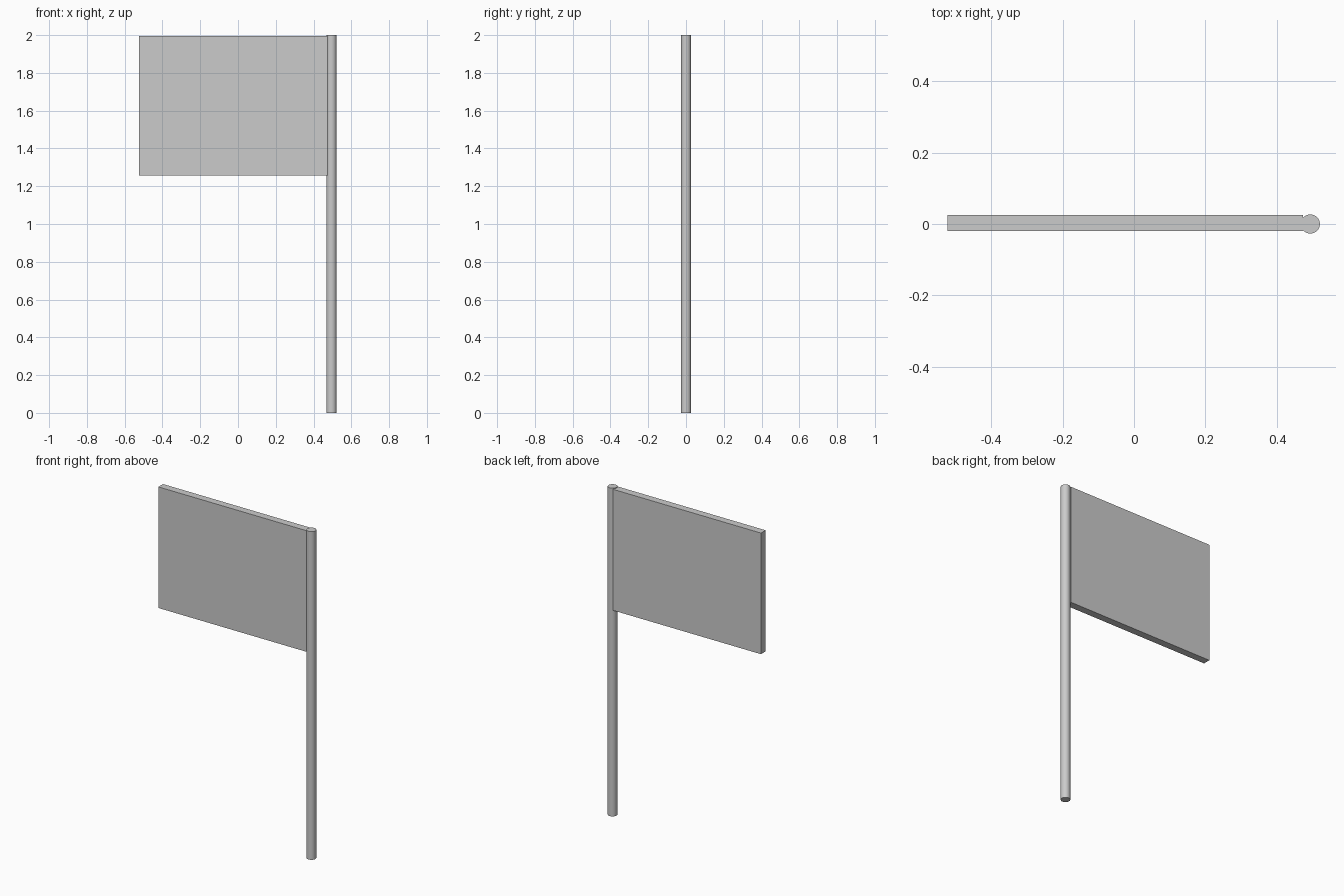
import bpy
import math

if "Cube" in bpy.data.objects:
    bpy.data.objects.remove(bpy.data.objects["Cube"])

# Round pole
bpy.ops.mesh.primitive_cylinder_add(vertices=32, radius=0.0268, depth=2.0,
                                    location=(0.495, 0, 1.0))
pole = bpy.context.object
pole.name = "pole"
bpy.ops.object.shade_smooth_by_angle(angle=math.radians(30))


def box(name, low, high):
    """Add a box between two opposite corners."""
    centre = [(a + b) / 2 for a, b in zip(low, high)]
    bpy.ops.mesh.primitive_cube_add(size=1, location=centre)
    obj = bpy.context.object
    obj.name = name
    obj.scale = [b - a for a, b in zip(low, high)]
    bpy.ops.object.transform_apply(location=False, rotation=False, scale=True)
    return obj


# Flat flag panel, its inner edge sunk into the pole
box("flag_panel", (-0.523, -0.02, 1.258), (0.475, 0.025, 1.996))
